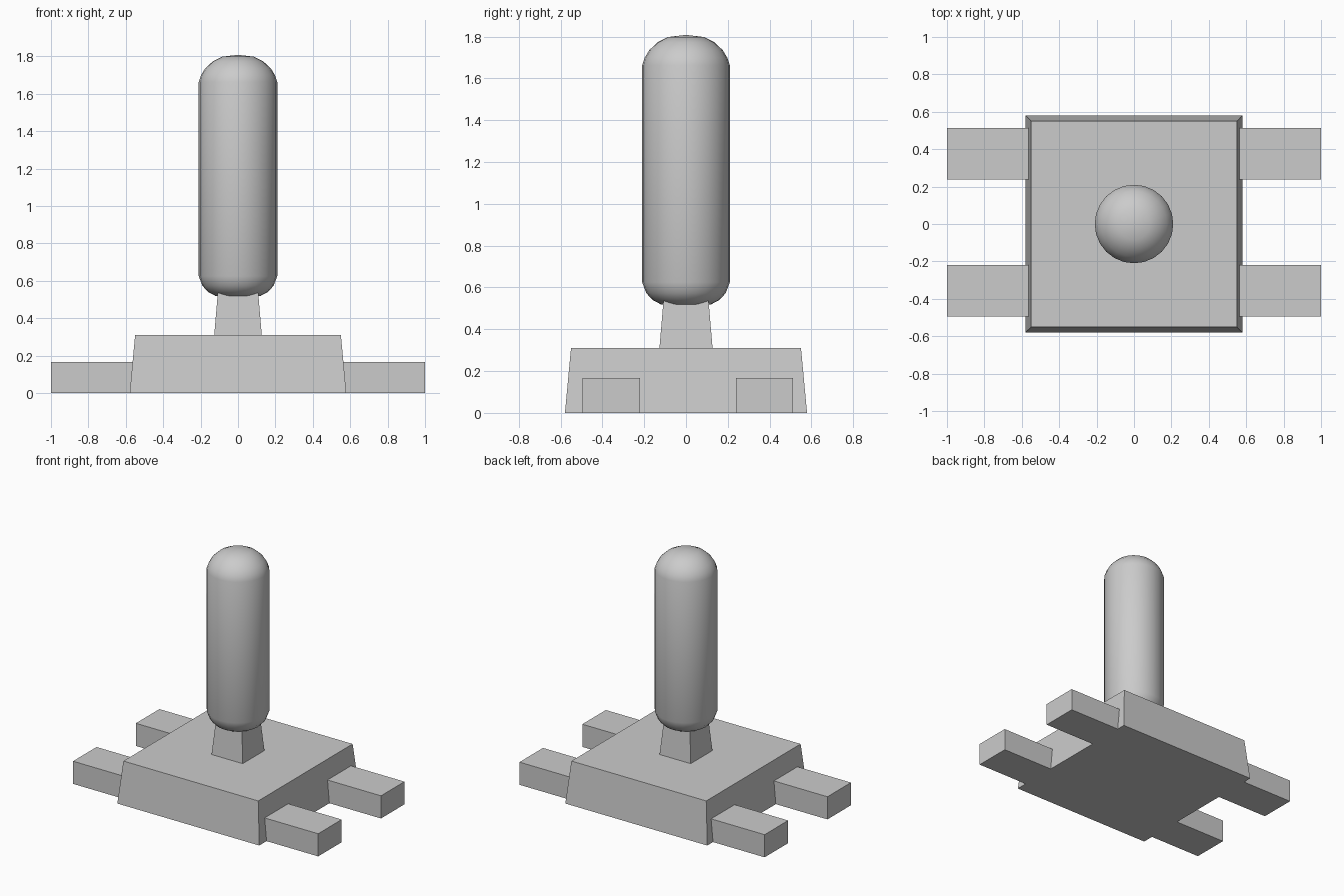
import bpy, bmesh
from math import pi

if "Cube" in bpy.data.objects:
    bpy.data.objects.remove(bpy.data.objects["Cube"])


def tapered_block(name, x, y, z0, z1, top=(1, 1), cy=0.0):
    """Box with half sizes x, y at the bottom, scaled by top at z1."""
    bm = bmesh.new()
    bmesh.ops.create_cube(bm, size=2)
    for v in bm.verts:
        up = v.co.z > 0
        sx, sy = top if up else (1, 1)
        v.co = (v.co.x * x * sx, cy + v.co.y * y * sy, z1 if up else z0)
    return finish(name, bm)


def finish(name, bm):
    bmesh.ops.recalc_face_normals(bm, faces=bm.faces)
    mesh = bpy.data.meshes.new(name)
    bm.to_mesh(mesh)
    bm.free()
    ob = bpy.data.objects.new(name, mesh)
    bpy.context.collection.objects.link(ob)
    return ob


# Base block and neck
tapered_block("base", 0.579, 0.579, 0, 0.31, (0.95, 0.95))
tapered_block("neck", 0.127, 0.127, 0.31, 0.535, (0.85, 0.85))

# Two cross bars whose ends form the four feet
for name, cy in (("front_foot_bar", -0.357), ("back_foot_bar", 0.375)):
    tapered_block(name, 1.0, 0.137, 0, 0.167, cy=cy)

# Rounded handle, lathed from its profile
profile = [(0, 0.51), (0.07, 0.512), (0.12, 0.519), (0.16, 0.54), (0.19, 0.573),
           (0.21, 0.625), (0.21, 1.663), (0.197, 1.70), (0.176, 1.735),
           (0.135, 1.773), (0.085, 1.798), (0, 1.808)]
bm = bmesh.new()
verts = [bm.verts.new((r, 0, z)) for r, z in profile]
edges = [bm.edges.new(pair) for pair in zip(verts, verts[1:])]
bmesh.ops.spin(bm, geom=verts + edges, cent=(0, 0, 0), axis=(0, 0, 1),
               angle=2 * pi, steps=24)
bmesh.ops.remove_doubles(bm, verts=bm.verts, dist=1e-4)
for f in bm.faces:
    f.smooth = True
finish("handle", bm)
